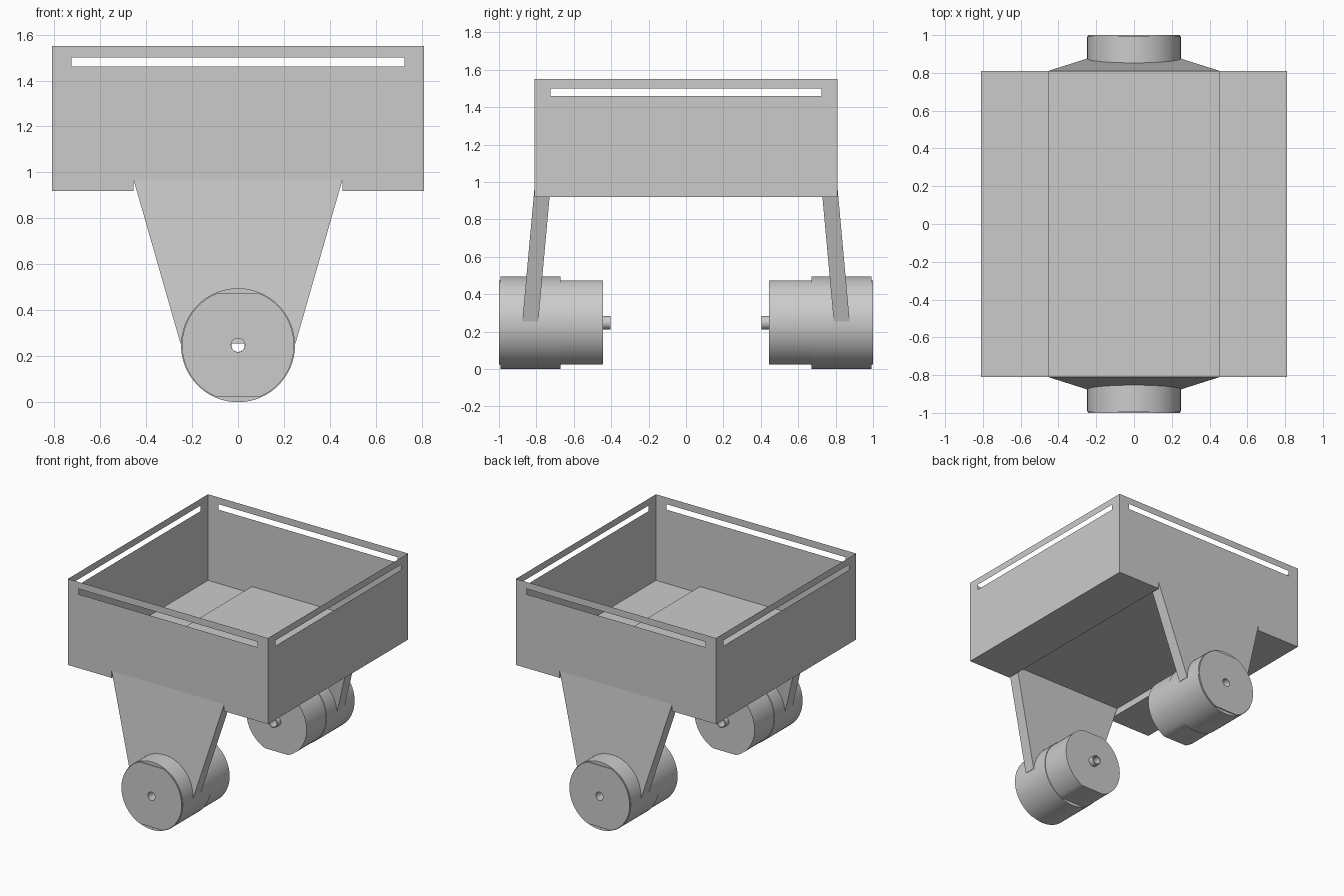
import bpy, bmesh, math
from mathutils import Matrix

cube = bpy.data.objects.get("Cube")
if cube:
    bpy.data.objects.remove(cube, do_unlink=True)

grey = bpy.data.materials.new("plain grey")
grey.use_nodes = True
colour = (0.6, 0.6, 0.6, 1)
grey.diffuse_color = colour
grey.node_tree.nodes["Principled BSDF"].inputs["Base Color"].default_value = colour

HALF, SLOT, NOTCH = 0.81, 0.725, 0.455      # half widths of tray, slot and raised floor
BASE, STEP, TOP = 0.92, 0.97, 1.55
AXLE = 0.248


def quad(bm, points):
    bm.faces.new([bm.verts.new(p) for p in points])


def finish(name, bm, smooth=False):
    bmesh.ops.remove_doubles(bm, verts=bm.verts, dist=0.0005)
    mesh = bpy.data.meshes.new(name)
    bm.to_mesh(mesh)
    bm.free()
    mesh.materials.append(grey)
    obj = bpy.data.objects.new(name, mesh)
    bpy.context.collection.objects.link(obj)
    if smooth:
        bpy.ops.object.select_all(action='DESELECT')
        obj.select_set(True)
        bpy.context.view_layer.objects.active = obj
        bpy.ops.object.shade_smooth_by_angle(angle=math.radians(30))
    return obj


# Tray walls: thin sheets with a long slot; front and back are notched below
us = [-HALF, -SLOT, -NOTCH, NOTCH, SLOT, HALF]
zs = [BASE, STEP, 1.46, 1.50, TOP]
for turn, side in enumerate(("front", "left", "back", "right")):
    bm = bmesh.new()
    for i in range(len(us) - 1):
        for j in range(len(zs) - 1):
            in_slot = j == 2 and 0 < i < 4
            in_notch = j == 0 and i == 2 and turn % 2 == 0
            if not (in_slot or in_notch):
                a, b, c, d = us[i], us[i + 1], zs[j], zs[j + 1]
                quad(bm, [(a, -HALF, c), (b, -HALF, c), (b, -HALF, d), (a, -HALF, d)])
    bmesh.ops.transform(bm, verts=bm.verts, matrix=Matrix.Rotation(turn * math.pi / 2, 4, 'Z'))
    finish("tray_wall_" + side, bm)

# Tray floor: stepped sheet with a raised middle strip
bm = bmesh.new()
section = [(-HALF, BASE), (-NOTCH, BASE), (-NOTCH, STEP), (NOTCH, STEP), (NOTCH, BASE), (HALF, BASE)]
for (xa, za), (xb, zb) in zip(section, section[1:]):
    quad(bm, [(xa, -HALF, za), (xb, -HALF, zb), (xb, HALF, zb), (xa, HALF, za)])
finish("tray_floor", bm)


def leg(name, turn):
    """Thick tapered plate leaning outward from the tray to the motor."""
    bm = bmesh.new()
    for half, y, z in ((0.25, -0.875, 0.255), (NOTCH, -HALF, STEP)):
        for x, depth in ((-half, 0), (half, 0), (half, 0.085), (-half, 0.085)):
            bm.verts.new((x, y + depth, z))
    bmesh.ops.convex_hull(bm, input=bm.verts)
    bmesh.ops.dissolve_limit(bm, angle_limit=0.01, verts=bm.verts, edges=bm.edges)
    bmesh.ops.transform(bm, verts=bm.verts, matrix=turn)
    finish(name, bm)


def tube(name, turn, radius, bore, y0, y1, flat=1.0, sides=64):
    """Hollow cylinder along y, with optional flats cut at top and bottom."""
    bm = bmesh.new()
    rings = []
    for r, y in ((bore, y0), (radius, y0), (radius, y1), (bore, y1)):
        ring = []
        for k in range(sides):
            a = 2 * math.pi * k / sides
            z = max(-flat, min(flat, r * math.sin(a)))
            ring.append(bm.verts.new((r * math.cos(a), y, AXLE + z)))
        rings.append(ring)
    for n in range(4):
        p, q = rings[n], rings[(n + 1) % 4]
        for k in range(sides):
            m = (k + 1) % sides
            bm.faces.new((p[k], p[m], q[m], q[k]))
    bmesh.ops.recalc_face_normals(bm, faces=bm.faces)
    bmesh.ops.transform(bm, verts=bm.verts, matrix=turn)
    finish(name, bm, smooth=True)


# Legs and motors, repeated front and back
for end, angle in (("front", 0), ("back", math.pi)):
    turn = Matrix.Rotation(angle, 4, 'Z')
    leg(end + "_leg", turn)
    tube(end + "_motor_sleeve", turn, 0.248, 0.03, -0.992, -0.67)
    tube(end + "_motor_body", turn, 0.244, 0.03, -1.0, -0.445, flat=0.225)
    tube(end + "_motor_shaft", turn, 0.036, 0.029, -0.46, -0.405, sides=32)
